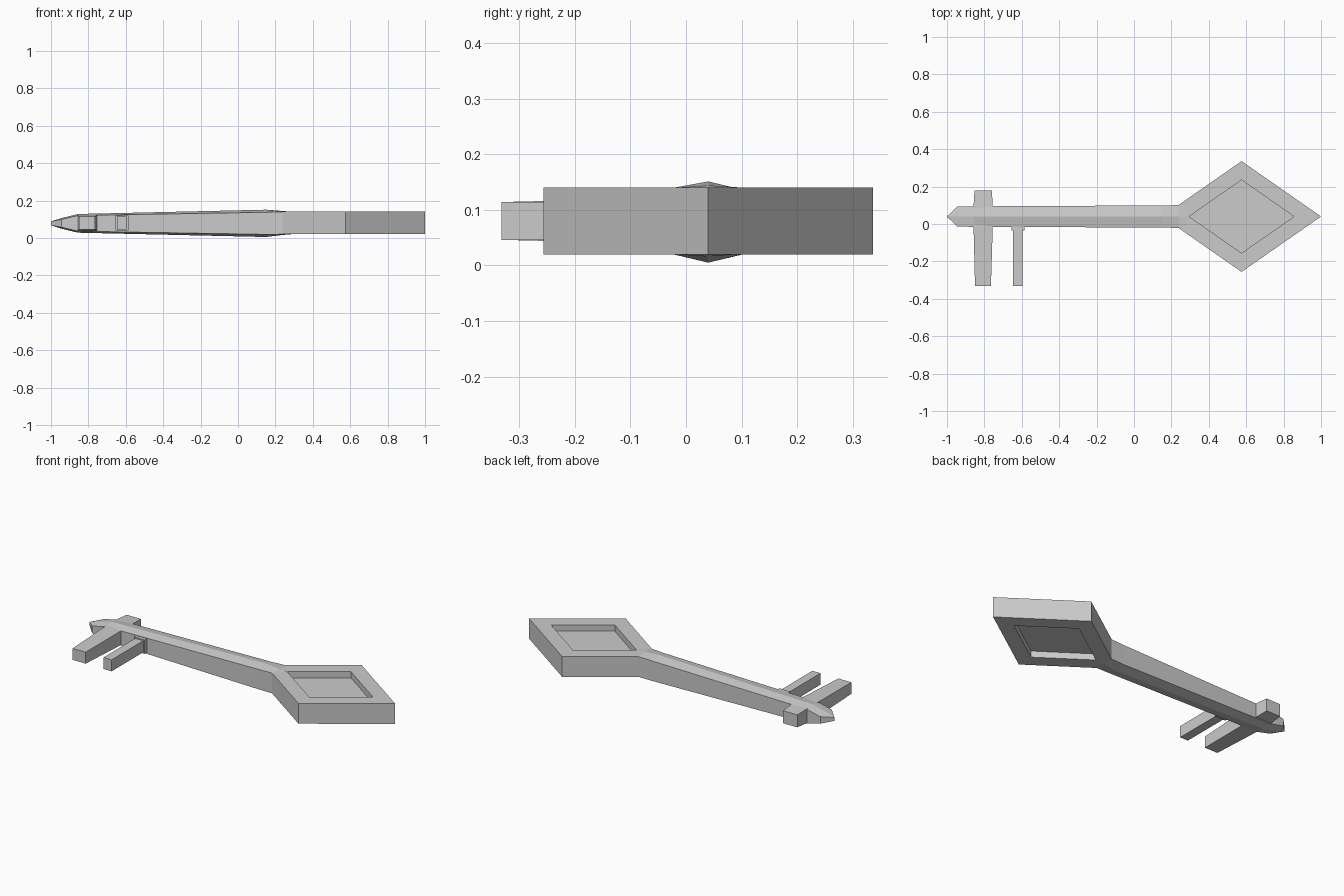
import bpy

if "Cube" in bpy.data.objects:
    bpy.data.objects.remove(bpy.data.objects["Cube"])

CY = 0.04  # centre line of the key in y
CZ = 0.08  # middle height


def make_mesh(name, verts, faces):
    mesh = bpy.data.meshes.new(name)
    mesh.from_pydata(verts, [], faces)
    mesh.validate()
    obj = bpy.data.objects.new(name, mesh)
    bpy.context.collection.objects.link(obj)
    return obj


def loft(name, rings, closed=False):
    """Skin equal-sized rings; cap the ends, or join last ring to first."""
    n, m = len(rings[0]), len(rings)
    verts = [p for ring in rings for p in ring]
    faces = []
    for i in range(m - 1):
        for j in range(n):
            k = (j + 1) % n
            faces.append((i * n + j, i * n + k, (i + 1) * n + k, (i + 1) * n + j))
    faces += [tuple(reversed(range(n))), tuple(range((m - 1) * n, m * n))]
    obj = make_mesh(name, verts, faces)
    import bmesh
    bm = bmesh.new()
    bm.from_mesh(obj.data)
    bmesh.ops.remove_doubles(bm, verts=bm.verts, dist=0.0005)
    bmesh.ops.recalc_face_normals(bm, faces=bm.faces)
    bm.to_mesh(obj.data)
    bm.free()
    return obj


# Diamond bow with a shallow recess on both faces
def diamond(scale, z):
    cx, a, b = 0.575, 0.425 * scale, 0.296 * scale
    return [(cx + a, CY, z), (cx, CY + b, z), (cx - a, CY, z), (cx, CY - b, z)]


loft("bow", [diamond(0.66, 0.057), diamond(0.66, 0.02), diamond(1, 0.02),
             diamond(1, 0.14), diamond(0.66, 0.14), diamond(0.66, 0.103)])


# Ridged shaft: x, half width, side half height, ridge half height
def shaft_ring(x, w, s, r):
    zc = 0.078 if x < 0.2 else CZ
    return [(x, CY - w, zc - s), (x, CY, zc - r), (x, CY + w, zc - s),
            (x, CY + w, zc + s), (x, CY, zc + r), (x, CY - w, zc + s)]


loft("shaft", [shaft_ring(*s) for s in (
    (-1.0, 0.0, 0.010, 0.010),
    (-0.945, 0.054, 0.021, 0.028),
    (-0.855, 0.055, 0.042, 0.050),
    (0.15, 0.059, 0.059, 0.073),
    (0.24, 0.061, 0.060, 0.064),
    (0.285, 0.061, 0.0595, 0.0602))])


# Teeth: tapered bars running along y, given as (y, x0, x1, half height)
def tooth(name, sections):
    loft(name, [[(x0, y, CZ - h), (x1, y, CZ - h), (x1, y, CZ + h), (x0, y, CZ + h)]
                for y, x0, x1, h in sections])


tooth("front_tooth", [(-0.332, -0.85, -0.765, 0.034), (-0.01, -0.858, -0.755, 0.042),
                      (0.09, -0.858, -0.755, 0.042), (0.178, -0.853, -0.76, 0.037)])
tooth("rear_tooth", [(-0.332, -0.648, -0.595, 0.034), (-0.02, -0.648, -0.595, 0.034)])
tooth("tooth_collar", [(-0.036, -0.656, -0.586, 0.041), (0.0, -0.656, -0.586, 0.041)])
